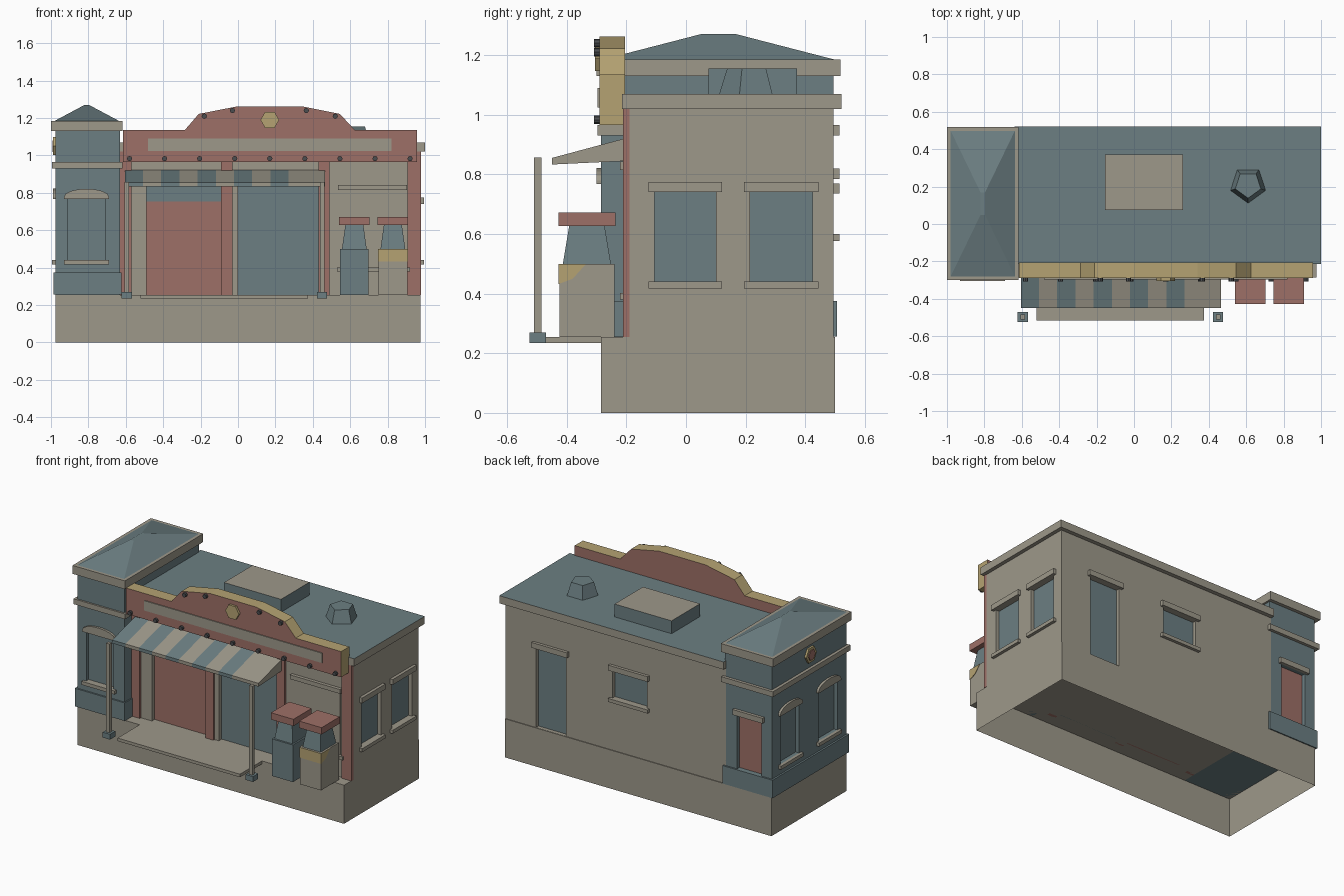
import bpy, bmesh, math
from mathutils import Vector

cube = bpy.data.objects.get("Cube")
if cube:
    bpy.data.objects.remove(cube, do_unlink=True)


def material(name, rgb):
    m = bpy.data.materials.new(name)
    m.use_nodes = True
    m.diffuse_color = (*rgb, 1)
    m.node_tree.nodes["Principled BSDF"].inputs["Base Color"].default_value = (*rgb, 1)
    return m


STONE = material("warm grey stone", (0.34, 0.315, 0.255))
SLATE = material("slate blue", (0.15, 0.212, 0.225))
RED = material("faded red", (0.34, 0.16, 0.135))
GOLD = material("old gold", (0.46, 0.365, 0.17))
IRON = material("dark iron", (0.07, 0.075, 0.08))


def finish(name, bm, *mats):
    bmesh.ops.recalc_face_normals(bm, faces=bm.faces)
    mesh = bpy.data.meshes.new(name)
    bm.to_mesh(mesh)
    bm.free()
    for m in mats:
        mesh.materials.append(m)
    ob = bpy.data.objects.new(name, mesh)
    bpy.context.collection.objects.link(ob)
    return ob


def paint(ob, rule):
    for p in ob.data.polygons:
        if rule(p):
            p.material_index = 1


def box(name, x, y, z, *mats, taper=None):
    """Box from ranges; taper gives the half sizes of a smaller top."""
    bm = bmesh.new()
    bmesh.ops.create_cube(bm, size=1)
    lo = [min(r) for r in (x, y, z)]
    hi = [max(r) for r in (x, y, z)]
    for v in bm.verts:
        top = v.co.z > 0
        for i in range(3):
            mid, half = (lo[i] + hi[i]) / 2, (hi[i] - lo[i]) / 2
            if taper and top and i < 2:
                half = taper[i]
            v.co[i] = mid + math.copysign(half, v.co[i])
    return finish(name, bm, *mats)


def prism(name, points, to_a, to_b, *mats):
    """Solid between two copies of a flat outline."""
    bm = bmesh.new()
    a = [bm.verts.new(to_a(*p)) for p in points]
    b = [bm.verts.new(to_b(*p)) for p in points]
    bm.faces.new(a)
    bm.faces.new(b)
    for i in range(len(a)):
        j = (i + 1) % len(a)
        bm.faces.new((a[i], a[j], b[j], b[i]))
    return finish(name, bm, *mats)


def ngon(cx, cz, r, n, turn=0):
    return [(cx + r * math.cos(turn + math.tau * i / n),
             cz + r * math.sin(turn + math.tau * i / n)) for i in range(n)]


# Wall coordinates: u along the wall, d outwards from the centre
WALL = {"front": lambda u, d, z: Vector((u, -d, z)), "back": lambda u, d, z: Vector((u, d, z)),
        "right": lambda u, d, z: Vector((d, u, z)), "left": lambda u, d, z: Vector((-d, u, z))}


def wall_box(name, side, u, d, z, mat):
    a, b = WALL[side](u[0], d[0], z[0]), WALL[side](u[1], d[1], z[1])
    return box(name, *zip(a, b), mat)


def wall_shape(name, side, points, d, *mats):
    f = WALL[side]
    return prism(name, points, lambda u, z: f(u, d[0], z), lambda u, z: f(u, d[1], z), *mats)


def cut(body, cutter):
    cutter.hide_render = True
    mod = body.modifiers.new("opening", 'BOOLEAN')
    mod.object = cutter
    mod.operation = 'DIFFERENCE'
    mod.solver = 'EXACT'
    bpy.context.view_layer.objects.active = body
    bpy.ops.object.modifier_apply(modifier=mod.name)
    bpy.data.objects.remove(cutter, do_unlink=True)


def opening(name, body, side, u, face, z, pane=SLATE, arch=False, sill=True, lintel=0.035):
    """Recessed pane with a lintel or arch above and a sill below."""
    cut(body, wall_box("cutter", side, u, (face - 0.03, face + 0.1), z, STONE))
    wall_box(name + "_pane", side, u, (face - 0.035, face - 0.025), z, pane)
    wide = (u[0] - 0.02, u[1] + 0.02)
    if arch:
        mid, half = sum(u) / 2, (u[1] - u[0]) / 2 + 0.02
        pts = [(mid + half * math.cos(math.pi * i / 8), z[1] + 0.012 + 0.043 * math.sin(math.pi * i / 8))
               for i in range(9)]
        pts = [(wide[1], z[1])] + pts + [(wide[0], z[1])]
        wall_shape(name + "_arch", side, pts, (face - 0.01, face + 0.015), STONE)
    else:
        wall_box(name + "_lintel", side, wide, (face - 0.01, face + 0.02), (z[1], z[1] + lintel), STONE)
    if sill:
        wall_box(name + "_sill", side, wide, (face - 0.03, face + 0.02), (z[0] - 0.023, z[0]), STONE)


# Hollow base and front step
base = box("base", (-0.975, 0.975), (-0.285, 0.5), (0, 0.255), STONE)
bm = bmesh.new()
bm.from_mesh(base.data)
bmesh.ops.delete(bm, geom=[f for f in bm.faces if f.normal.z < -0.5], context='FACES_ONLY')
bm.to_mesh(base.data)
bm.free()
box("front_step", (-0.52, 0.375), (-0.515, -0.285), (0.235, 0.255), STONE)

# Main building with back and side openings
hall = box("main_building", (-0.64, 0.975), (-0.165, 0.495), (0.255, 1.03), STONE)
opening("back_door", hall, "back", (0.53, 0.75), 0.495, (0.256, 0.785), sill=False)
opening("back_window", hall, "back", (-0.06, 0.19), 0.495, (0.6, 0.785))
for i, u in enumerate(((-0.105, 0.1), (0.215, 0.425))):
    opening(f"side_window_{i}", hall, "right", u, 0.975, (0.44, 0.74))
roof = box("roof_slab", (-0.64, 1.0), (-0.215, 0.522), (1.02, 1.07), STONE, SLATE)
paint(roof, lambda p: p.normal.z > 0.5)

# Shop front: piers, pilasters, glass and door
for i, (a, b) in enumerate(((-0.64, -0.49), (-0.09, 0.0), (0.43, 0.975))):
    box(f"front_pier_{i}", (a, b), (-0.2, -0.16), (0.255, 1.03), STONE)
box("front_header", (-0.6, 0.6), (-0.199, -0.16), (0.92, 1.03), STONE)
for i, (a, b) in enumerate(((-0.63, -0.57), (-0.09, -0.03), (0.43, 0.49), (0.905, 0.978))):
    box(f"pilaster_{i}", (a, b), (-0.212, -0.19), (0.255, 1.02), RED)
box("shop_door", (-0.49, -0.09), (-0.172, -0.164), (0.255, 0.755), RED)
box("transom_glass", (-0.49, -0.09), (-0.17, -0.164), (0.755, 0.92), SLATE)
box("shop_window", (0, 0.43), (-0.17, -0.164), (0.255, 0.92), SLATE)
box("shuttered_window", (0.55, 0.89), (-0.205, -0.199), (0.4, 0.815), STONE)
box("shutter_lintel", (0.535, 0.903), (-0.222, -0.199), (0.815, 0.843), STONE)
box("shutter_sill", (0.53, 0.92), (-0.222, -0.199), (0.38, 0.402), STONE)

# Corner tower
tower = box("tower", (-0.975, -0.63), (-0.285, 0.495), (0.255, 1.14), SLATE)
opening("tower_front_window", tower, "front", (-0.91, -0.71), 0.285, (0.44, 0.767), arch=True)
for i, y in enumerate((0.31, -0.09)):
    opening(f"tower_side_window_{i}", tower, "left", (y - 0.098, y + 0.098), 0.975, (0.44, 0.767), arch=True)
opening("tower_back_door", tower, "back", (-0.9, -0.72), 0.495, (0.375, 0.735), pane=RED, sill=False)
box("tower_plinth", (-0.987, -0.622), (-0.295, 0.506), (0.256, 0.375), SLATE)
box("tower_band", (-0.995, -0.618), (-0.297, 0.515), (0.93, 0.965), STONE)
box("tower_cornice", (-1.0, -0.617), (-0.3, 0.518), (1.13, 1.185), STONE)
box("tower_roof", (-0.98, -0.637), (-0.28, 0.498), (1.185, 1.27), SLATE, taper=(0.012, 0.06))
wall_shape("tower_badge_rim", "left", ngon(0.1, 1.05, 0.055, 6), (0.97, 0.988), GOLD)
wall_shape("tower_badge", "left", ngon(0.1, 1.05, 0.036, 6), (0.985, 0.993), RED)

# Parapet sign with stepped top
steps = [(-0.285, 1.135), (-0.21, 1.222), (0, 1.263), (0.34, 1.263), (0.545, 1.222), (0.625, 1.135)]
outline = [(-0.615, 0.965), (-0.615, 1.135)] + steps + [(0.957, 1.135), (0.957, 0.965)]
sign = wall_shape("parapet_sign", "front", outline, (0.205, 0.29), RED, GOLD)
paint(sign, lambda p: abs(p.normal.y) < 0.5)
box("sign_stripe", (-0.48, 0.82), (-0.296, -0.289), (1.025, 1.09), STONE)
wall_shape("sign_badge", "front", ngon(0.17, 1.19, 0.05, 6), (0.285, 0.305), GOLD)
studs = [(-0.58 + 0.1875 * i, 0.983) for i in range(9)]
studs += [(-0.18, 1.21), (-0.03, 1.24), (0.365, 1.24), (0.52, 1.21)]
for i, (x, z) in enumerate(studs):
    wall_shape(f"sign_stud_{i}", "front", ngon(x, z, 0.014, 8), (0.285, 0.308), IRON)

# Striped awning on two posts
wedge = [(-0.45, 0.833), (-0.45, 0.855), (-0.2, 0.922), (-0.2, 0.845)]
width = 1.07 / 11
for i in range(11):
    a = -0.605 + i * width
    prism(f"awning_stripe_{i}", wedge, lambda y, z: (a, y, z), lambda y, z: (a + width, y, z),
          SLATE if i % 2 == 0 and i < 10 else STONE)
for side, x in (("left", 0.45), ("right", -0.595)):
    box(f"{side}_awning_post", (x - 0.012, x + 0.012), (-0.51, -0.485), (0.26, 0.857), STONE)
    box(f"{side}_post_foot", (x - 0.027, x + 0.027), (-0.525, -0.47), (0.235, 0.27), SLATE)

# Fuel pumps
for i, (x, mat) in enumerate(((0.622, SLATE), (0.828, STONE))):
    box(f"pump_body_{i}", (x - 0.077, x + 0.077), (-0.425, -0.24), (0.255, 0.5), mat)
    box(f"pump_neck_{i}", (x - 0.066, x + 0.066), (-0.413, -0.252), (0.5, 0.635), SLATE, taper=(0.047, 0.058))
    box(f"pump_cap_{i}", (x - 0.082, x + 0.082), (-0.427, -0.237), (0.627, 0.672), RED)
band = [(-0.428, 0.432), (-0.428, 0.5), (-0.335, 0.5), (-0.38, 0.45)]
prism("pump_gold_band", band, lambda y, z: (0.748, y, z), lambda y, z: (0.908, y, z), GOLD)

# Roof skylight and five-sided vent
hatch = box("skylight", (-0.155, 0.262), (0.075, 0.372), (1.065, 1.155), SLATE, STONE)
paint(hatch, lambda p: p.normal.z > 0.5)
ring = ngon(0, 0, 0.1, 5, -math.pi / 2)
prism("roof_vent", ring, lambda x, y: (0.61 + x, 0.21 + y, 1.065),
      lambda x, y: (0.61 + x * 0.72, 0.21 + y * 0.72, 1.155), SLATE)
